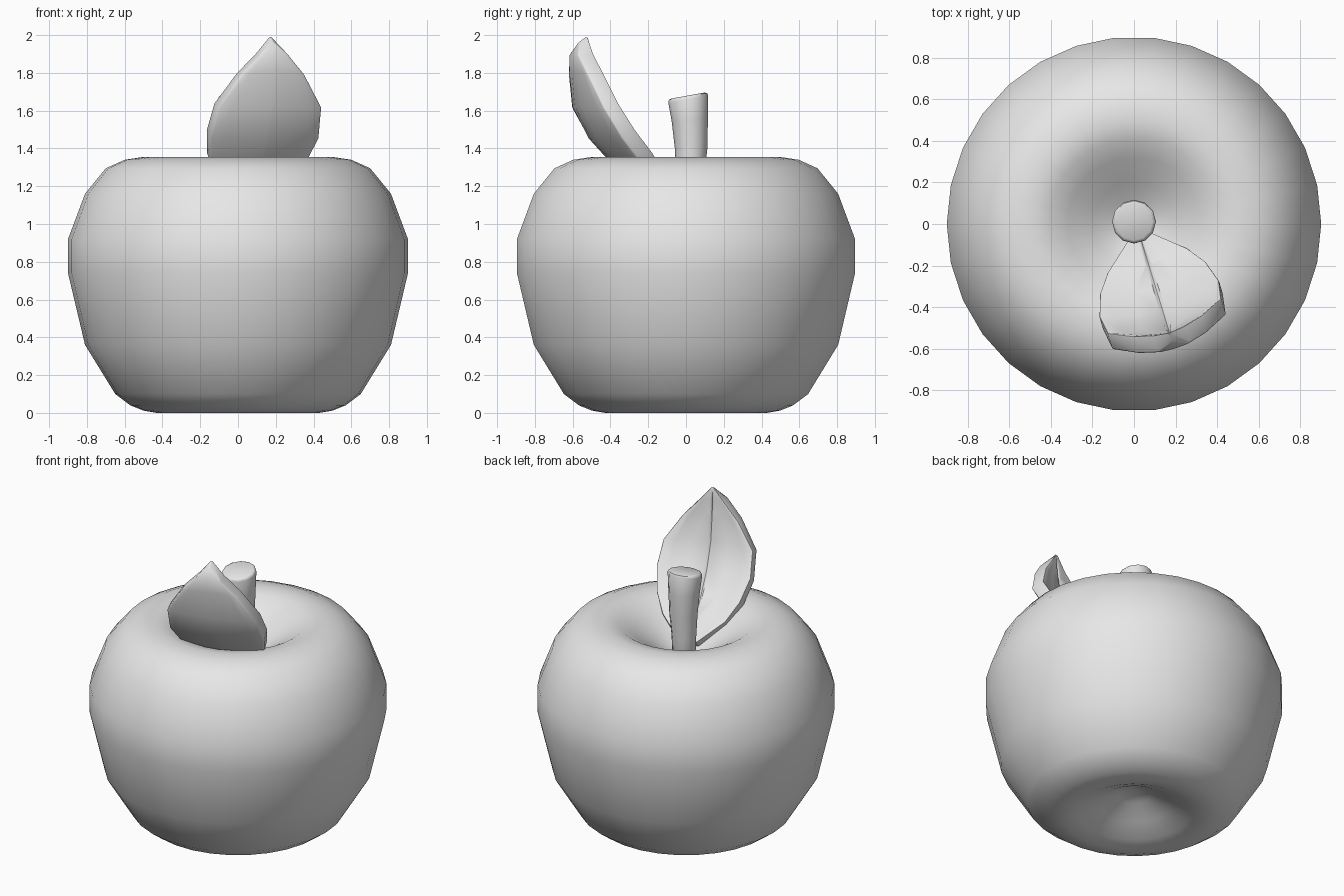
import bpy, bmesh, math
from mathutils import Vector, Matrix

cube = bpy.data.objects.get("Cube")
if cube:
    bpy.data.objects.remove(cube, do_unlink=True)

grey = bpy.data.materials.new("plain_grey")
grey.use_nodes = True
colour = (0.8, 0.8, 0.8, 1)
grey.diffuse_color = colour
next(n for n in grey.node_tree.nodes if n.type == 'BSDF_PRINCIPLED').inputs["Base Color"].default_value = colour


def finish(name, bm, angle, bevel=0):
    """Turn a bmesh into a smooth-shaded object with softened edges."""
    bmesh.ops.remove_doubles(bm, verts=bm.verts[:], dist=0.0005)
    bmesh.ops.recalc_face_normals(bm, faces=bm.faces[:])
    mesh = bpy.data.meshes.new(name)
    bm.to_mesh(mesh)
    bm.free()
    mesh.materials.append(grey)
    obj = bpy.data.objects.new(name, mesh)
    bpy.context.collection.objects.link(obj)
    bpy.ops.object.select_all(action='DESELECT')
    obj.select_set(True)
    bpy.context.view_layer.objects.active = obj
    if bevel:
        mod = obj.modifiers.new("soft_edges", 'BEVEL')
        mod.width, mod.segments = bevel, 2
        mod.limit_method, mod.angle_limit = 'ANGLE', math.radians(50)
        bpy.ops.object.modifier_apply(modifier=mod.name)
    bpy.ops.object.shade_smooth_by_angle(angle=math.radians(angle))
    return obj


# Fruit body: a lathed profile with a hollow above and below
profile = [(0, .165), (.1, .14), (.22, .075), (.34, .02), (.43, 0), (.5, .012),
           (.57, .04), (.65, .1), (.81, .36), (.9, .74), (.9, .92), (.81, 1.16),
           (.7, 1.295), (.6, 1.34), (.5, 1.355), (.41, 1.335), (.32, 1.28),
           (.2, 1.2), (.1, 1.13), (0, 1.09)]
bm = bmesh.new()
verts = [bm.verts.new((r, 0, z)) for r, z in profile]
edges = [bm.edges.new(pair) for pair in zip(verts, verts[1:])]
bmesh.ops.spin(bm, geom=verts + edges, cent=(0, 0, 0), axis=(0, 0, 1),
               angle=math.tau, steps=30, use_duplicate=False)
finish("fruit_body", bm, 60)

# Stem: stacked rings that widen upward, with a tilted top
bm = bmesh.new()
sides = 12
rings = []
for z, r, y, tilt in [(1.08, .07, .02, 0), (1.25, .075, .022, 0),
                      (1.4, .086, .027, 0), (1.55, .096, .02, .05),
                      (1.68, .107, .01, .18)]:
    ring = []
    for i in range(sides):
        a = math.tau * i / sides
        ring.append(bm.verts.new((r * math.cos(a), y + r * math.sin(a),
                                  z + tilt * r * math.sin(a))))
    rings.append(ring)
for low, high in zip(rings, rings[1:]):
    for i in range(sides):
        j = (i + 1) % sides
        bm.faces.new((low[i], low[j], high[j], high[i]))
bm.faces.new(rings[0][::-1])
bm.faces.new(rings[-1])
finish("stem", bm, 50, .018)

# Leaf: rows of midrib (out, height) and edge (half width, out, height)
rows = [((.04, 1.17), (.06, .03, 1.18)), ((.17, 1.27), (.2, .15, 1.28)),
        ((.29, 1.38), (.265, .236, 1.38)), ((.4, 1.5), (.3, .342, 1.5)),
        ((.475, 1.65), (.285, .43, 1.64)), ((.5, 1.82), (.175, .48, 1.8)),
        ((.51, 1.91), (.08, .505, 1.9)), ((.515, 2.0), (0, .515, 2.0))]
columns = [-1, -.75, -.4, -.05, 0, .05, .4, .75, 1]
place = Matrix.Translation((.02, -.03, 0)) @ Matrix.Rotation(math.radians(17), 4, 'Z')
bm = bmesh.new()
inner, outer = [], []
for k, (mid, edge) in enumerate(rows):
    before, after = rows[max(k - 1, 0)][0], rows[min(k + 1, len(rows) - 1)][0]
    back = Vector((0, -(after[1] - before[1]), -(after[0] - before[0]))).normalized()
    last = k == len(rows) - 1
    if last:
        back = Vector((0, -.8, -.6))
    thick = .055 if last else .085
    front_row, back_row = [], []
    for c in columns:
        blend = c * c
        p = Vector((c * edge[0],
                    -(mid[0] + blend * (edge[1] - mid[0])),
                    mid[1] + blend * (edge[2] - mid[1])))
        groove = back * (.014 if c == 0 and not last else 0)
        front_row.append(bm.verts.new(place @ (p + groove)))
        back_row.append(bm.verts.new(place @ (p + back * thick)))
    inner.append(front_row)
    outer.append(back_row)
n = len(columns)
for k in range(len(rows) - 1):
    for i in range(n - 1):
        for layer in (inner, outer):
            bm.faces.new((layer[k][i], layer[k][i + 1], layer[k + 1][i + 1], layer[k + 1][i]))
    for i in (0, n - 1):
        bm.faces.new((inner[k][i], inner[k + 1][i], outer[k + 1][i], outer[k][i]))
for i in range(n - 1):
    bm.faces.new((inner[0][i], inner[0][i + 1], outer[0][i + 1], outer[0][i]))
finish("leaf", bm, 40, .015)
